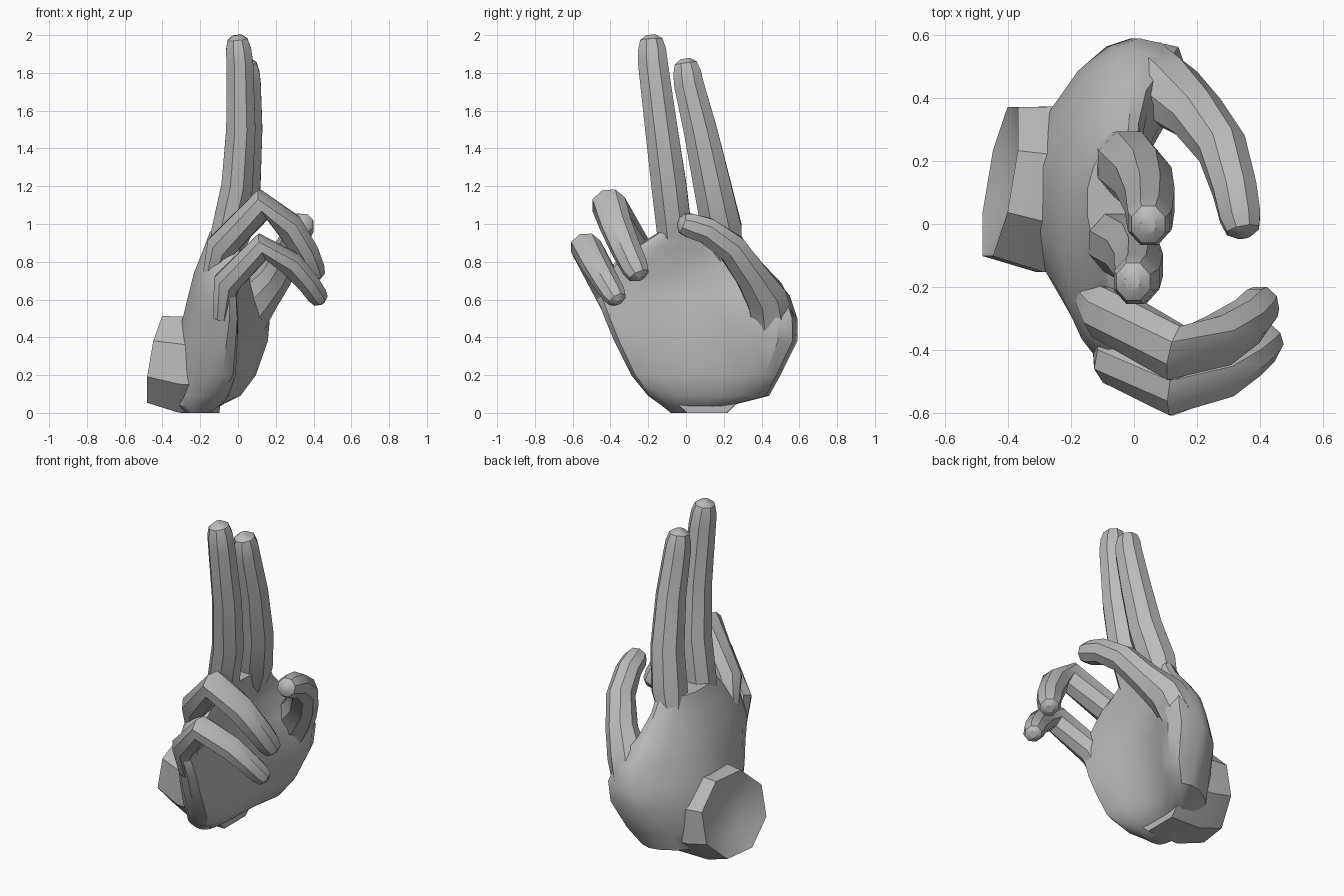
import bpy, bmesh, math
from mathutils import Vector

if "Cube" in bpy.data.objects:
    bpy.data.objects.remove(bpy.data.objects["Cube"])

skin = bpy.data.materials.new("plain grey")
skin.use_nodes = True
GREY = (0.5, 0.5, 0.5, 1)
skin.diffuse_color = GREY
skin.node_tree.nodes["Principled BSDF"].inputs["Base Color"].default_value = GREY


def loft(name, rings):
    """Skin a list of equal point rings and cap both ends."""
    bm = bmesh.new()
    loops = [[bm.verts.new(p) for p in ring] for ring in rings]
    n = len(loops[0])
    for a, b in zip(loops, loops[1:]):
        for i in range(n):
            j = (i + 1) % n
            bm.faces.new((a[i], a[j], b[j], b[i]))
    bm.faces.new(loops[0])
    bm.faces.new(loops[-1])
    bmesh.ops.recalc_face_normals(bm, faces=bm.faces)
    mesh = bpy.data.meshes.new(name)
    bm.to_mesh(mesh)
    bm.free()
    mesh.materials.append(skin)
    ob = bpy.data.objects.new(name, mesh)
    bpy.context.collection.objects.link(ob)
    bpy.ops.object.select_all(action="DESELECT")
    ob.select_set(True)
    bpy.context.view_layer.objects.active = ob
    bpy.ops.object.shade_smooth_by_angle(angle=math.radians(36))


def limb(name, path, ref=(0, 1, 0), flat=0.9, tip="dome"):
    """Tapered eight-sided tube along (x, y, z, radius) points."""
    pts = [Vector(p[:3]) for p in path]
    radii = [p[3] for p in path]
    if tip == "dome":
        d = (pts[-1] - pts[-2]).normalized()
        end, r = pts[-1].copy(), radii[-1]
        pts[-1] = end - d * r * 0.95
        pts += [end - d * r * 0.3, end]
        radii += [r * 0.8, r * 0.35]
    rings = []
    for i, p in enumerate(pts):
        t = (pts[min(i + 1, len(pts) - 1)] - pts[max(i - 1, 0)]).normalized()
        u = Vector(ref)
        u = (u - t * u.dot(t)).normalized()
        v = t.cross(u)
        ring = []
        for k in range(8):
            a = 2 * math.pi * (k + 0.5) / 8
            ring.append(p + (u * math.cos(a) + v * math.sin(a) * flat) * radii[i])
        rings.append(ring)
    if tip == "hollow":
        rings.append([pts[-1].lerp(p, 0.45) - t * 0.05 for p in rings[-1]])
    loft(name, rings)


def power(value, exponent):
    return math.copysign(abs(value) ** exponent, value)


# Cupped palm: height, min y, max y, back x, palm x,
# forward curl of the little-finger edge and thumb edge, thumb mound
sections = [
    (0.00, -0.08, 0.10, -0.27, -0.15, 0.0, 0.0, 0.0),
    (0.04, -0.13, 0.24, -0.33, -0.09, 0.02, 0.06, 0.0),
    (0.09, -0.20, 0.44, -0.34, -0.05, 0.06, 0.14, 0.02),
    (0.20, -0.29, 0.50, -0.35, -0.03, 0.11, 0.16, 0.07),
    (0.38, -0.38, 0.59, -0.33, -0.03, 0.12, 0.17, 0.12),
    (0.50, -0.43, 0.59, -0.30, -0.03, 0.12, 0.18, 0.12),
    (0.62, -0.475, 0.55, -0.27, -0.04, 0.11, 0.17, 0.09),
    (0.74, -0.44, 0.45, -0.24, -0.04, 0.11, 0.13, 0.03),
    (0.86, -0.30, 0.34, -0.19, 0.0, 0.07, 0.08, 0.0),
    (0.96, -0.14, 0.28, -0.15, 0.03, 0.02, 0.04, 0.0),
]
rings = []
for z, y0, y1, back, front, curl_little, curl_thumb, mound in sections:
    ring = []
    for k in range(18):
        a = 2 * math.pi * k / 18
        c, s = power(math.cos(a), 0.9), power(math.sin(a), 0.85)
        curl = curl_thumb if c > 0 else curl_little
        x = (back + front) / 2 + (front - back) / 2 * s + curl * c * c
        x += 2 * mound * max(c, 0) * max(s, 0)
        ring.append((x, (y0 + y1) / 2 + (y1 - y0) / 2 * c, z))
    rings.append(ring)
loft("palm", rings)

# Bent wrist stub with a dished end
limb("wrist", [(-0.08, 0.11, 0.24, 0.27), (-0.28, 0.11, 0.255, 0.285),
               (-0.425, 0.135, 0.28, 0.26)], flat=0.97, tip="hollow")

# Two raised fingers
limb("middle_finger", [(-0.11, -0.05, 0.72, 0.06), (-0.06, -0.06, 0.95, 0.1),
                       (-0.005, -0.09, 1.2, 0.1), (0.015, -0.13, 1.5, 0.093),
                       (0.01, -0.175, 1.85, 0.085), (-0.005, -0.185, 2.0, 0.08)])
limb("index_finger", [(-0.08, 0.23, 0.72, 0.06), (-0.02, 0.19, 0.97, 0.115),
                      (0.03, 0.14, 1.2, 0.107), (0.05, 0.075, 1.5, 0.095),
                      (0.05, 0.015, 1.74, 0.085), (0.045, -0.005, 1.875, 0.08)])

# Two curled fingers
limb("ring_finger", [(-0.15, -0.22, 0.70, 0.05), (-0.09, -0.28, 0.88, 0.092),
                     (0.135, -0.41, 1.105, 0.095), (0.27, -0.37, 0.99, 0.088),
                     (0.36, -0.31, 0.85, 0.08), (0.42, -0.24, 0.71, 0.074)])
limb("little_finger", [(-0.09, -0.37, 0.50, 0.05), (-0.06, -0.43, 0.69, 0.085),
                       (0.13, -0.53, 0.88, 0.085), (0.28, -0.48, 0.79, 0.078),
                       (0.37, -0.42, 0.69, 0.07), (0.445, -0.355, 0.585, 0.065)])

# Thumb rising from its mound
limb("thumb", [(0.0, 0.44, 0.34, 0.09), (0.04, 0.46, 0.5, 0.125),
               (0.11, 0.42, 0.62, 0.115), (0.2, 0.345, 0.73, 0.092),
               (0.28, 0.24, 0.875, 0.083), (0.32, 0.11, 0.965, 0.075),
               (0.35, -0.04, 1.01, 0.07)], ref=(1, 0, 0), flat=1.0)
